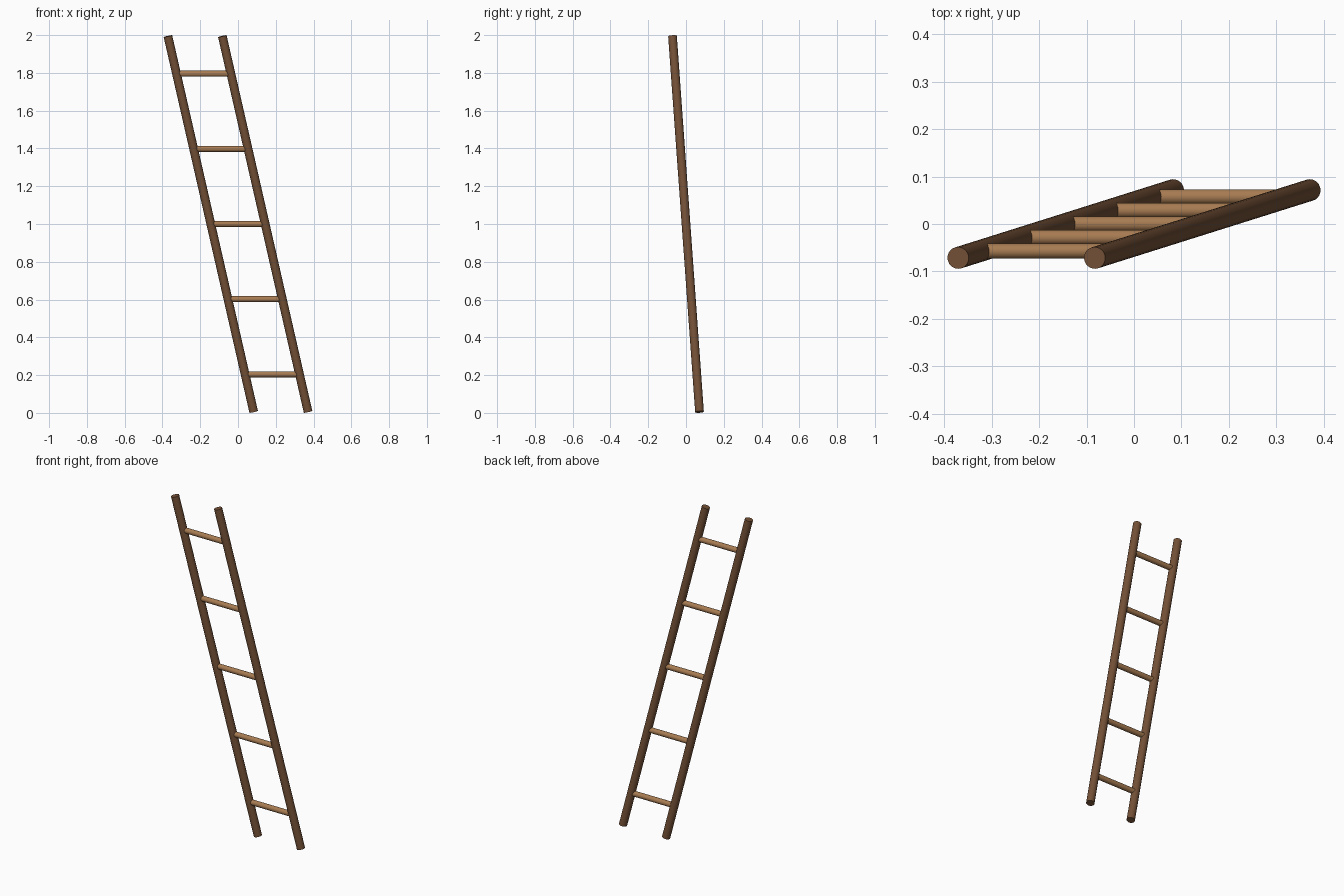
import bpy
import math
from mathutils import Vector

cube = bpy.data.objects.get("Cube")
if cube:
    bpy.data.objects.remove(cube, do_unlink=True)


def make_material(name, colour):
    mat = bpy.data.materials.new(name)
    mat.use_nodes = True
    mat.diffuse_color = colour
    bsdf = next(n for n in mat.node_tree.nodes if n.type == 'BSDF_PRINCIPLED')
    bsdf.inputs["Base Color"].default_value = colour
    return mat


def rod(name, start, end, radius, mat):
    """Round pole between two points, capped square to its axis."""
    axis = end - start
    bpy.ops.mesh.primitive_cylinder_add(
        vertices=24, radius=radius, depth=axis.length,
        location=(start + end) / 2,
        rotation=axis.to_track_quat('Z', 'Y').to_euler())
    obj = bpy.context.object
    obj.name = name
    obj.data.materials.append(mat)
    bpy.ops.object.shade_smooth_by_angle(angle=math.radians(40))
    return obj


dark_wood = make_material("dark brown wood", (0.175, 0.082, 0.038, 1))
light_wood = make_material("light brown wood", (0.39, 0.20, 0.085, 1))

# Leaning direction shared by both rails, and half the gap between them
lean = Vector((-0.227, -0.0715, 0.9945))
half_gap = Vector((0.144, 0, 0))
centre = Vector((0, 0, 1))

# Side rails
for name, side in (("left_rail", 1), ("right_rail", -1)):
    mid = centre + half_gap * side
    rod(name, mid - lean, mid + lean, 0.023, dark_wood)

# Five evenly spaced level rungs
for i in range(5):
    mid = centre + lean * (0.4 * (i - 2))
    rod(f"rung_{i + 1}", mid - half_gap, mid + half_gap, 0.016, light_wood)
